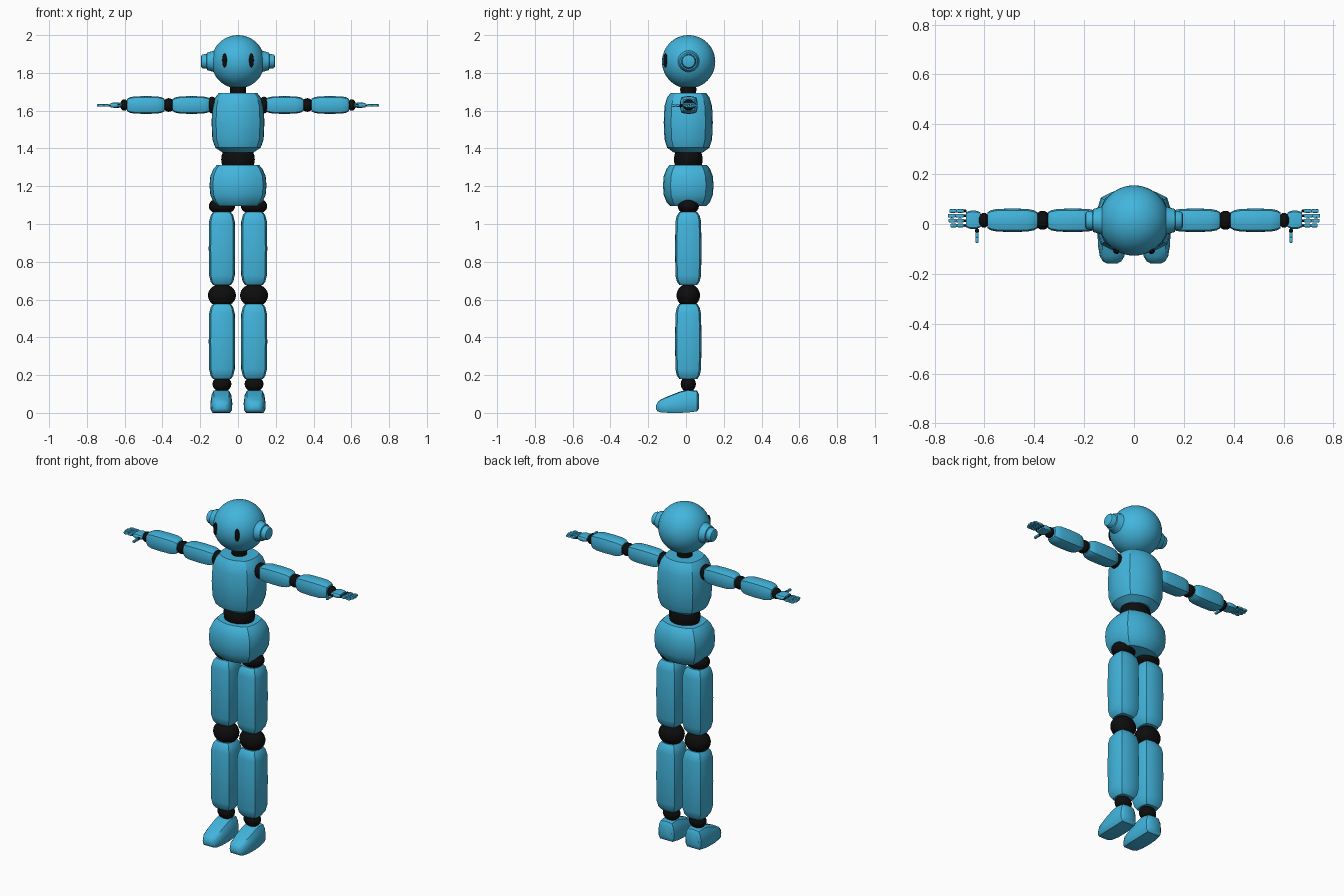
import bpy, bmesh, math
from mathutils import Vector, Matrix

cube = bpy.data.objects.get("Cube")
if cube:
    bpy.data.objects.remove(cube, do_unlink=True)


def material(name, color):
    m = bpy.data.materials.new(name)
    m.use_nodes = True
    m.diffuse_color = color
    m.node_tree.nodes["Principled BSDF"].inputs["Base Color"].default_value = color
    return m


BLUE = material("sky blue", (0.055, 0.46, 0.72, 1))
BLACK = material("black rubber", (0.004, 0.004, 0.004, 1))
YC = 0.012                      # depth of the body axis
ALONG_X = Matrix.Rotation(math.pi / 2, 4, 'Y')
ALONG_Y = Matrix.Rotation(math.pi / 2, 4, 'X')


def finish(name, bm, mat, angle=30):
    bmesh.ops.recalc_face_normals(bm, faces=bm.faces)
    mesh = bpy.data.meshes.new(name)
    bm.to_mesh(mesh)
    bm.free()
    mesh.materials.append(mat)
    ob = bpy.data.objects.new(name, mesh)
    bpy.context.collection.objects.link(ob)
    bpy.ops.object.select_all(action='DESELECT')
    ob.select_set(True)
    bpy.context.view_layer.objects.active = ob
    bpy.ops.object.shade_smooth_by_angle(angle=math.radians(angle))
    return ob


def loft(name, rings, mat, angle=30):
    """Skin a list of closed rings and cap both ends."""
    bm = bmesh.new()
    loops = [[bm.verts.new(p) for p in ring] for ring in rings]
    n = len(loops[0])
    for a, b in zip(loops, loops[1:]):
        for i in range(n):
            j = (i + 1) % n
            bm.faces.new((a[i], a[j], b[j], b[i]))
    bm.faces.new(loops[0])
    bm.faces.new(loops[-1])
    return finish(name, bm, mat, angle)


def section(hx, hy, cx, cy, steps=6):
    """Four-cornered outline with bulging sides; cx, cy place the corners."""
    pts = []
    for k in range(4):
        for i in range(steps):
            u = 2 * i / steps - 1
            bow = 1 - u * u
            x, y = u * cx, -(cy + (1 - cy) * bow)
            if k % 2:
                x, y = cx + (1 - cx) * bow, u * cy
            if k > 1:
                x, y = -x, -y
            pts.append((x * hx, y * hy))
    return pts


def block(name, center, hx, hy, length, taper, corner=(0.85, 0.85),
          ends=(0.68, 0.68), turn=Matrix()):
    """Puffy padded block running along its own z."""
    stations = [(0, ends[0]), (0.35 * taper, 0.86), (taper, 0.97), (0.5, 1),
                (1 - taper, 0.97), (1 - 0.35 * taper, 0.86), (1, ends[1])]
    rings = []
    for t, s in stations:
        rings.append([Vector(center) + turn @ Vector((x * s, y * s, (t - 0.5) * length))
                      for x, y in section(hx, hy, *corner)])
    return loft(name, rings, BLUE, 25)


def ball(name, center, radii, mat=BLACK, seg=32, turn=Matrix()):
    bm = bmesh.new()
    bmesh.ops.create_uvsphere(bm, u_segments=seg, v_segments=seg // 2, radius=1)
    bm.transform(Matrix.Translation(center) @ turn @ Matrix.Diagonal((*radii, 1)))
    return finish(name, bm, mat, 60)


def disc_profile(name, center, profile, axis, mat):
    """Turned part: profile pairs are (distance along axis, radius)."""
    rings = []
    for d, r in profile:
        rings.append([Vector(center) + axis @ Vector((r * math.cos(a), r * math.sin(a), d))
                      for a in (math.tau * i / 24 for i in range(24))])
    return loft(name, rings, mat, 35)


def barrel(name, center, rx, ry, half):
    """Bulging soft joint between two blocks."""
    rings = []
    for t in (-1, -0.75, -0.4, 0, 0.4, 0.75, 1):
        s = 1 - 0.2 * t * t
        rings.append([Vector(center) + Vector((rx * s * math.cos(a), ry * s * math.sin(a), t * half))
                      for a in (math.tau * i / 28 for i in range(28))])
    return loft(name, rings, BLACK, 50)


# Head, neck, trunk
ball("head", (0, YC + 0.002, 1.859), (0.141,) * 3, BLUE, 48)
barrel("neck", (0, YC, 1.712), 0.043, 0.043, 0.04)
block("chest", (0, YC, 1.537), 0.14, 0.13, 0.315, 0.22, (0.83, 0.7), (0.6, 0.72))
barrel("waist", (0, YC, 1.342), 0.089, 0.076, 0.055)
block("pelvis", (0, YC, 1.204), 0.151, 0.134, 0.217, 0.27, (0.88, 0.7), (0.72, 0.74))

for side, s in (("left", 1), ("right", -1)):
    out = ALONG_X if s > 0 else ALONG_X.inverted()

    # Ear and eye
    disc_profile(side + "_ear", (0, YC + 0.002, 1.861),
                 [(0.11, 0.066), (0.13, 0.056), (0.15, 0.05), (0.164, 0.046), (0.166, 0.039),
                  (0.186, 0.037), (0.193, 0.033), (0.196, 0.026)], out, BLUE)
    ball(side + "_eye", (s * 0.071, -0.109, 1.866), (0.013, 0.011, 0.037), BLACK, 20,
         Matrix.Rotation(s * 0.45, 4, 'Z'))

    # Arm
    ball(side + "_shoulder", (s * 0.138, YC, 1.63), (0.028, 0.042, 0.044))
    block(side + "_upper_arm", (s * 0.246, YC + 0.003, 1.63), 0.047, 0.047, 0.2, 0.2, turn=out)
    ball(side + "_elbow", (s * 0.367, YC + 0.003, 1.63), (0.032, 0.038, 0.036))
    block(side + "_forearm", (s * 0.488, YC + 0.003, 1.63), 0.047, 0.047, 0.2, 0.2, turn=out)
    ball(side + "_wrist", (s * 0.602, YC + 0.003, 1.63), (0.022, 0.03, 0.03))

    # Hand
    block(side + "_palm", (s * 0.645, YC + 0.005, 1.629), 0.014, 0.037, 0.058, 0.25,
          ends=(0.8, 0.85), turn=out)
    for i, reach in enumerate((0.738, 0.746, 0.748, 0.742)):
        y = -0.006 + i * 0.0195
        half = (reach - 0.682) / 2
        finger = "%s_finger_%d" % (side, i + 1)
        ball(finger + "_knuckle", (s * 0.678, y, 1.628), (0.007, 0.006, 0.006), BLACK, 10)
        for part, x in (("_base", 0.682 + half * 0.5), ("_tip", 0.682 + half * 1.5)):
            block(finger + part, (s * x, y, 1.628), 0.007, 0.008, half * 0.95, 0.25, turn=out)
        ball(finger + "_joint", (s * (0.682 + half), y, 1.628), (0.004, 0.005, 0.005), BLACK, 10)
    ball(side + "_thumb_knuckle", (s * 0.63, -0.027, 1.627), (0.008, 0.01, 0.009), BLACK, 12)
    block(side + "_thumb_base", (s * 0.63, -0.043, 1.627), 0.007, 0.007, 0.022, 0.25, turn=ALONG_Y)
    block(side + "_thumb_tip", (s * 0.63, -0.065, 1.627), 0.007, 0.007, 0.021, 0.25, turn=ALONG_Y)

    # Leg
    x = s * 0.085
    ball(side + "_hip", (x, YC, 1.095), (0.07, 0.056, 0.045))
    block(side + "_thigh", (x, YC, 0.87), 0.07, 0.07, 0.385, 0.13)
    ball(side + "_knee", (x, YC, 0.622), (0.074, 0.062, 0.062))
    block(side + "_shin", (x, YC, 0.378), 0.07, 0.07, 0.397, 0.13)
    ball(side + "_ankle", (x, YC, 0.153), (0.05, 0.04, 0.042))

    # Foot: stations from heel to toe as (y, half width, bottom, top)
    rings = []
    for y, w, low, high in ((0.068, 0.04, 0.022, 0.1), (0.058, 0.051, 0.008, 0.118),
                            (0.01, 0.057, 0.002, 0.124), (-0.03, 0.058, 0, 0.114),
                            (-0.085, 0.057, 0, 0.092), (-0.13, 0.049, 0.002, 0.073),
                            (-0.15, 0.037, 0.008, 0.058), (-0.158, 0.022, 0.018, 0.042)):
        outline = ((-0.8, 0), (0.8, 0), (0.97, 0.15), (1, 0.45), (0.92, 0.75), (0.7, 0.96),
                   (0, 1), (-0.7, 0.96), (-0.92, 0.75), (-1, 0.45), (-0.97, 0.15))
        rings.append([Vector((s * 0.088 + u * w, y, low + v * (high - low))) for u, v in outline])
    loft(side + "_foot", rings, BLUE, 40)
